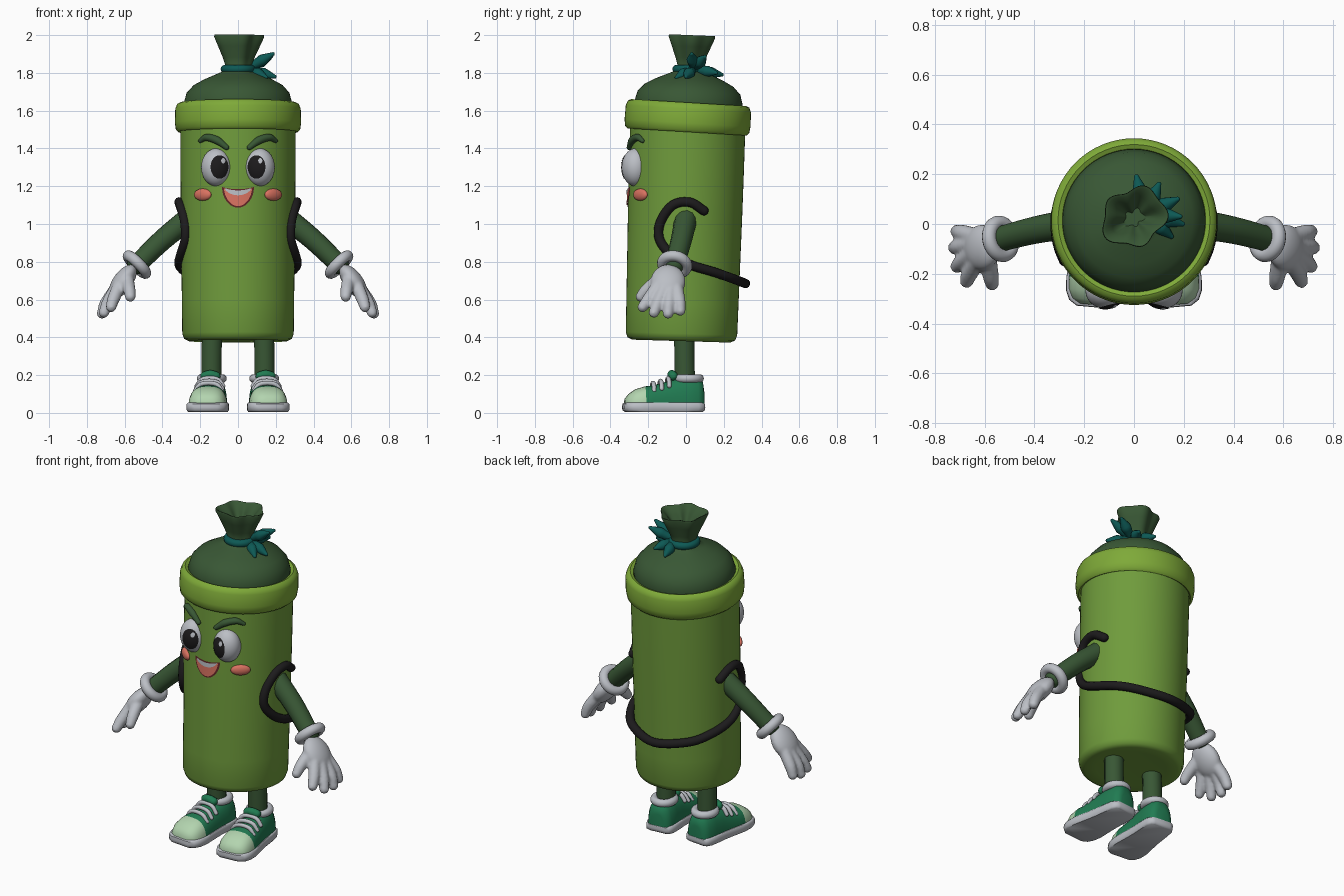
import bpy, bmesh, math
from math import sin, cos, pi, sqrt
from mathutils import Vector, Matrix, Euler

if "Cube" in bpy.data.objects:
    bpy.data.objects.remove(bpy.data.objects["Cube"])


def material(name, *rgb):
    m = bpy.data.materials.new(name)
    m.use_nodes = True
    m.diffuse_color = (*rgb, 1)
    m.node_tree.nodes["Principled BSDF"].inputs["Base Color"].default_value = (*rgb, 1)
    return m


LIME = material("lime green", 0.16, 0.33, 0.045)
RIM = material("bright lime", 0.21, 0.4, 0.04)
DARK = material("dark green", 0.04, 0.095, 0.035)
TEAL = material("teal", 0.004, 0.1, 0.09)
BLACK = material("black", 0.012, 0.011, 0.012)
WHITE = material("soft white", 0.5, 0.52, 0.56)
SALMON = material("salmon", 0.7, 0.17, 0.12)
RED = material("deep red", 0.12, 0.02, 0.02)
SHOE = material("shoe green", 0.015, 0.2, 0.085)
MINT = material("pale mint", 0.45, 0.66, 0.43)


def finish(name, bm, mat, loc=(0, 0, 0), rot=(0, 0, 0), fix=True):
    if fix:
        bmesh.ops.recalc_face_normals(bm, faces=bm.faces)
    me = bpy.data.meshes.new(name)
    bm.to_mesh(me)
    bm.free()
    me.materials.append(mat)
    ob = bpy.data.objects.new(name, me)
    ob.location, ob.rotation_euler = loc, rot
    bpy.context.collection.objects.link(ob)
    return ob


def skin(bm, rings):
    """Bridge rings of points into a closed, capped surface."""
    rows = [[bm.verts.new(p) for p in r] for r in rings]
    n = len(rows[0])
    for a, b in zip(rows, rows[1:]):
        for i in range(n):
            bm.faces.new((a[i], a[(i + 1) % n], b[(i + 1) % n], b[i]))
    bm.faces.new(rows[0])
    bm.faces.new(rows[-1])


def lathe(name, profile, mat, loc, tilt=0.0, folds=0, seg=64):
    """Profile points are (radius, height, fold depth)."""
    bm, rings = bmesh.new(), []
    for r, z, *f in profile:
        f = f[0] if f else 0
        ring = []
        for i in range(seg):
            a = 2 * pi * i / seg
            k = r * (1 + f * cos(folds * a) + f * cos(2 * a - 1))
            ring.append((k * cos(a), k * sin(a), z))
        rings.append(ring)
    skin(bm, rings)
    return finish(name, bm, mat, loc, (tilt, 0, 0))


def add_tube(bm, pts, radii, seg=12, steps=6):
    """Round-ended tube along a Catmull-Rom path."""
    pts = [Vector(p) for p in pts]
    ext = [2 * pts[0] - pts[1]] + pts + [2 * pts[-1] - pts[-2]]
    path = []
    for i in range(len(pts) - 1):
        a, b, c, d = ext[i:i + 4]
        for j in range(steps + (i == len(pts) - 2)):
            t = j / steps
            p = 0.5 * (2 * b + (c - a) * t + (2 * a - 5 * b + 4 * c - d) * t * t
                       + (3 * b - a - 3 * c + d) * t ** 3)
            path.append((p, radii[i] + (radii[i + 1] - radii[i]) * t))
    (p0, r0), (p1, r1) = path[0], path[-1]
    d0, d1 = (p0 - path[1][0]).normalized(), (p1 - path[-2][0]).normalized()
    ends = [(1, 0.1), (0.7, 0.7), (0.4, 0.92)]
    path = ([(p0 + d0 * r0 * k, r0 * w) for k, w in ends] + path
            + [(p1 + d1 * r1 * k, r1 * w) for k, w in reversed(ends)])
    rings, old, side = [], None, None
    for i, (p, r) in enumerate(path):
        t = (path[min(i + 1, len(path) - 1)][0] - path[max(i - 1, 0)][0]).normalized()
        side = t.orthogonal().normalized() if old is None else old.rotation_difference(t) @ side
        old, up = t, t.cross(side)
        rings.append([p + r * (cos(2 * pi * k / seg) * side + sin(2 * pi * k / seg) * up)
                      for k in range(seg)])
    skin(bm, rings)


def tube(name, pts, radii, mat, loc=(0, 0, 0), rot=(0, 0, 0)):
    bm = bmesh.new()
    add_tube(bm, pts, radii if isinstance(radii, list) else [radii] * len(pts))
    return finish(name, bm, mat, loc, rot)


def add_ball(bm, loc, size, rot=(0, 0, 0)):
    m = Matrix.LocRotScale(Vector(loc), Euler(rot), Vector(size))
    bmesh.ops.create_uvsphere(bm, u_segments=32, v_segments=20, radius=1, matrix=m)


def ball(name, loc, size, mat, rot=(0, 0, 0)):
    bm = bmesh.new()
    add_ball(bm, loc, size, rot)
    return finish(name, bm, mat)


def ring(name, loc, rx, ry, r, mat, rot=(0, 0, 0)):
    bm, n = bmesh.new(), 40
    rows = [[bm.verts.new(((rx + r * cos(b)) * cos(a), (ry + r * cos(b)) * sin(a), r * sin(b)))
             for b in [2 * pi * j / 14 for j in range(14)]] for a in [2 * pi * i / n for i in range(n)]]
    for i in range(n):
        p, q = rows[i], rows[(i + 1) % n]
        for j in range(14):
            bm.faces.new((p[j], q[j], q[(j + 1) % 14], p[(j + 1) % 14]))
    return finish(name, bm, mat, loc, rot)


def decal(name, cx, half, top, bottom, surface, off, mat):
    """Thin patch between two height rules, laid on a front surface."""
    bm, rows = bmesh.new(), []
    for i in range(25):
        u = sin(pi * (i / 24 - 0.5))
        x = cx + u * half
        zs = [top(u) + (bottom(u) - top(u)) * j / 10 for j in range(11)]
        rows.append([bm.verts.new((x, surface(x, z) - off, z)) for z in zs])
    for a, b in zip(rows, rows[1:]):
        for j in range(10):
            bm.faces.new((a[j], a[j + 1], b[j + 1], b[j]))
    bmesh.ops.remove_doubles(bm, verts=bm.verts, dist=1e-5)
    return finish(name, bm, mat, fix=False)


def body_front(x, z):
    return (z - 0.38) * 0.03 - 0.025 - sqrt(0.304 ** 2 - x * x)


# Body, rim and gathered bag top
lathe("body", [(0.2, 0.005), (0.26, 0), (0.285, 0.012), (0.295, 0.04), (0.297, 0.2), (0.303, 0.7),
               (0.305, 1.0), (0.305, 1.18)], LIME, (0, -0.025, 0.38), -0.03)
lathe("rim", [(0.28, -0.06), (0.315, -0.078), (0.329, -0.065), (0.334, -0.03), (0.332, 0.045),
              (0.322, 0.07), (0.305, 0.078), (0.288, 0.07), (0.28, 0.03)], RIM, (0, 0.01, 1.565), -0.06)
lathe("bag", [(0.28, -0.02), (0.287, 0.04), (0.272, 0.095), (0.235, 0.135, 0.005), (0.18, 0.165, 0.01),
              (0.115, 0.193, 0.02), (0.075, 0.21, 0.03), (0.066, 0.235, 0.04), (0.08, 0.28, 0.06),
              (0.103, 0.34, 0.08), (0.122, 0.39, 0.09), (0.12, 0.4, 0.09), (0.108, 0.395, 0.1),
              (0.075, 0.355, 0.16), (0.035, 0.3, 0.2)], DARK, (0, 0.012, 1.6), -0.04, folds=5)

# Tie with leafy ends
ring("tie_band", (0, 0.02, 1.82), 0.07, 0.07, 0.022, TEAL)
for x, y, z in [(0.01, 0.19, 1.79), (0.1, 0.16, 1.8), (0.175, 0.1, 1.885), (0.185, 0.03, 1.9),
                (0.195, 0.0, 1.78), (0.15, -0.05, 1.775)]:
    root = Vector((0.045, 0.04, 1.82))
    tip = Vector((x, y, z))
    tube("tie_leaf", [root, root.lerp(tip, 0.6), tip], [0.016, 0.031, 0.01], TEAL)

# Strap looping round both arms and behind the back
side = [(0.095, 1.07), (0.02, 1.115), (-0.07, 1.1), (-0.135, 1.01), (-0.14, 0.92), (-0.08, 0.84),
        (0.02, 0.785), (0.15, 0.745), (0.25, 0.71)]
left = [(sqrt(0.312 ** 2 - y * y), y, z) for y, z in side]
strap = left + [(0, 0.315, 0.685)] + [(-x, y, z) for x, y, z in reversed(left)]
tube("strap", strap, 0.025, BLACK)

# Mouth
arch = lambda u: 1.178 + 0.012 * u * u
bowl = lambda d: lambda u: arch(u) - d * sqrt(max(0, 1 - u * u))
decal("mouth", 0, 0.084, lambda u: arch(u) + 0.006, bowl(0.092), body_front, 0.004, RED)
decal("tongue", 0, 0.074, lambda u: arch(u) - 0.002, bowl(0.083), body_front, 0.007, SALMON)
decal("teeth", 0, 0.07, arch, bowl(0.026), body_front, 0.0095, WHITE)

for s in (1, -1):
    # Eyes, brows and cheeks
    def eye_front(x, z):
        return -0.268 - 0.072 * sqrt(max(0, 1 - ((x - s * 0.115) / 0.08) ** 2 - ((z - 1.3) / 0.1) ** 2))

    def oval(cz, h):
        return (lambda u: cz + h * sqrt(max(0, 1 - u * u)), lambda u: cz - h * sqrt(max(0, 1 - u * u)))

    ball("eye", (s * 0.115, -0.268, 1.3), (0.08, 0.072, 0.1), WHITE)
    decal("pupil", s * 0.098, 0.047, *oval(1.302, 0.062), eye_front, 0.003, BLACK)
    decal("eye_glint", s * 0.098 + 0.02, 0.011, *oval(1.335, 0.014), eye_front, 0.006, WHITE)
    brow = [(0.2, 1.44), (0.165, 1.458), (0.11, 1.442), (0.06, 1.405)]
    tube("brow", [(s * x, body_front(x, z) - 0.008, z) for x, z in brow], [0.011, 0.019, 0.021, 0.014], DARK)
    ball("cheek", (s * 0.187, body_front(0.187, 1.155), 1.155), (0.056, 0.02, 0.032), SALMON,
         (0, 0, s * 0.66))

    # Arm, cuff and glove
    def flip(p):
        return Vector((s * p[0], p[1], p[2]))

    wrist = flip((0.535, -0.06, 0.785))
    tube("arm", [flip((0.26, 0, 1.03)), flip((0.4, -0.025, 0.915)), wrist], [0.06, 0.056, 0.052], DARK)
    aim = flip((0.26, -0.06, -0.26)).to_track_quat("Z", "Y").to_euler()
    ring("glove_cuff", wrist, 0.065, 0.065, 0.029, WHITE, aim)
    bm = bmesh.new()
    add_ball(bm, flip((0.61, -0.095, 0.695)), (0.105, 0.092, 0.052), (0, s * 0.95, 0))
    fingers = [((0.585, -0.15, 0.7), (0.575, -0.21, 0.65), (0.57, -0.24, 0.615)),
               ((0.63, -0.15, 0.67), (0.66, -0.2, 0.6), (0.672, -0.23, 0.56)),
               ((0.65, -0.12, 0.65), (0.69, -0.15, 0.58), (0.71, -0.17, 0.53)),
               ((0.65, -0.08, 0.65), (0.7, -0.09, 0.58), (0.72, -0.095, 0.525)),
               ((0.64, -0.05, 0.66), (0.69, -0.035, 0.59), (0.71, -0.03, 0.54))]
    for f in fingers:
        add_tube(bm, [flip(p) for p in f], [0.036, 0.033, 0.028])
    glove = finish("glove", bm, WHITE)
    remesh = glove.modifiers.new("blend", "REMESH")
    remesh.mode, remesh.voxel_size, remesh.use_smooth_shade = "VOXEL", 0.008, True
    soft = glove.modifiers.new("soften", "SMOOTH")
    soft.iterations = 4

    # Leg
    tube("leg", [(s * 0.14, -0.005, 0.14), (s * 0.14, -0.008, 0.28), (s * 0.138, -0.01, 0.42)], 0.055, DARK)

    # Shoe, toes turned slightly out
    place = ((s * 0.14, 0, 0), (0, 0, s * 0.09))
    stations = [(0.095, 0.04, 0.12), (0.088, 0.062, 0.165), (0.06, 0.077, 0.185), (0, 0.082, 0.19),
                (-0.06, 0.084, 0.18), (-0.12, 0.09, 0.16), (-0.18, 0.098, 0.145), (-0.22, 0.102, 0.14),
                (-0.27, 0.098, 0.125), (-0.305, 0.082, 0.1), (-0.325, 0.05, 0.075)]
    bm, arcs = bmesh.new(), [pi * i / 20 for i in range(21)]
    skin(bm, [[(w * math.copysign(abs(cos(a)) ** 0.7, cos(a)), y, 0.03 + (h - 0.03) * sin(a) ** 0.8)
               for a in arcs] for y, w, h in stations])
    upper = finish("shoe_upper", bm, SHOE, *place)
    upper.data.materials.append(MINT)
    for p in upper.data.polygons:
        p.material_index = int(p.center.y < -0.22)
    bm, rings = bmesh.new(), []
    edge = [(w + 0.01, y * 1.03) for y, w, h in stations]
    outline = edge + [(-w, y) for w, y in reversed(edge)]
    for k, z in [(0.94, 0.006), (0.99, 0.014), (1, 0.03), (0.99, 0.048), (0.94, 0.054)]:
        rings.append([(x * k, (y + 0.115) * k - 0.115, z) for x, y in outline])
    skin(bm, rings)
    finish("shoe_sole", bm, WHITE, *place)
    collar = Matrix.Rotation(s * 0.09, 3, "Z") @ Vector((0, 0.012, 0))
    ring("shoe_collar", (s * 0.14 + collar.x, collar.y, 0.182), 0.056, 0.06, 0.023, WHITE, place[1])
    tube("shoe_tongue", [(-0.03, -0.07, 0.195), (0, -0.075, 0.203), (0.03, -0.07, 0.195)], 0.024, SHOE, *place)
    for y, z in [(-0.095, 0.178), (-0.135, 0.163), (-0.175, 0.152)]:
        tube("shoe_lace", [(-0.07, y, z - 0.035), (-0.045, y, z - 0.003), (0, y, z + 0.006),
                           (0.045, y, z - 0.003), (0.07, y, z - 0.035)], 0.012, WHITE, *place)

# Smooth shading with sharp edges kept
for ob in bpy.context.collection.objects:
    ob.select_set(ob.type == "MESH")
    if ob.type == "MESH":
        bpy.context.view_layer.objects.active = ob
bpy.ops.object.shade_smooth_by_angle(angle=math.radians(50))
